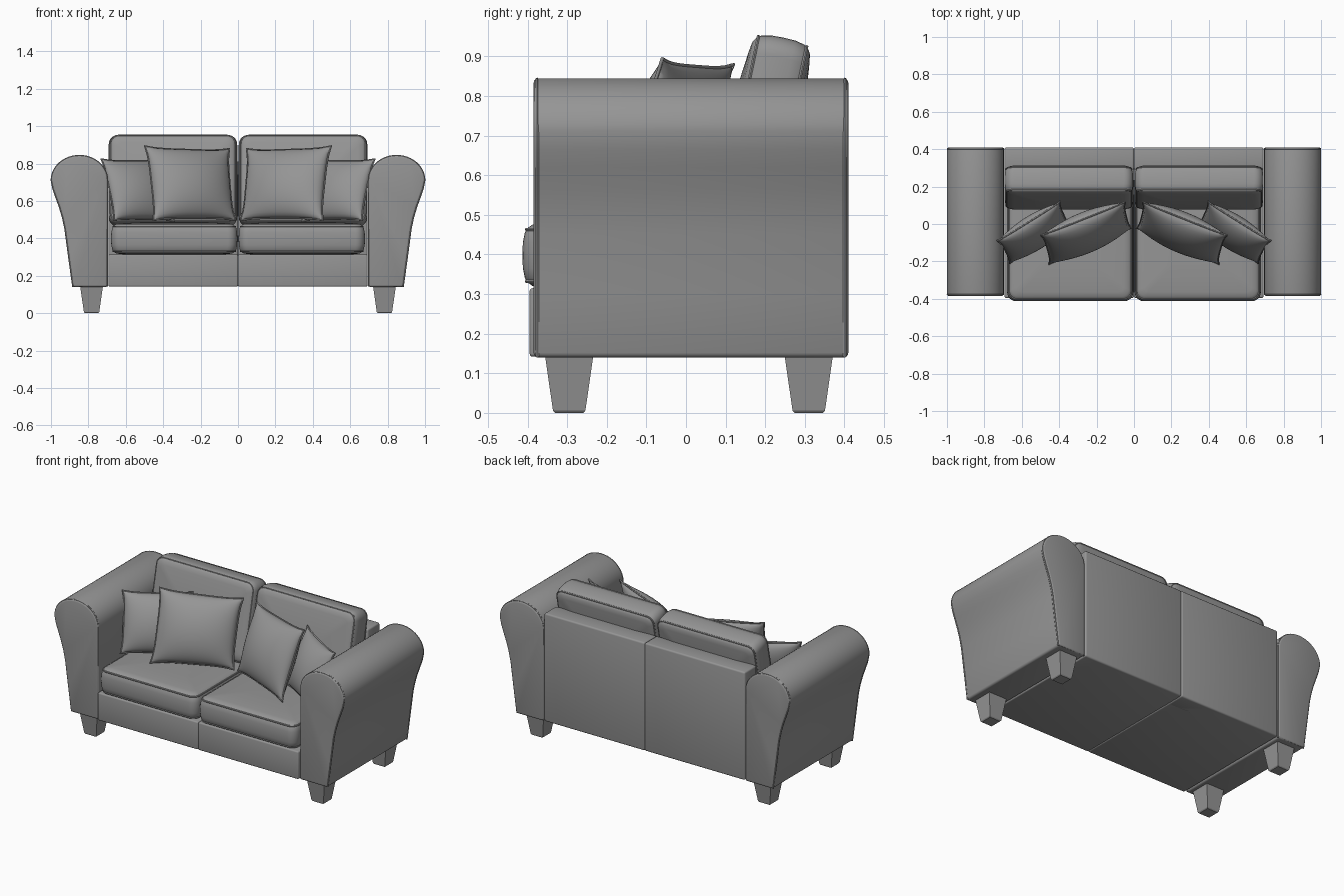
import bpy, bmesh, math
from mathutils import Vector, Matrix

if "Cube" in bpy.data.objects:
    bpy.data.objects.remove(bpy.data.objects["Cube"])

fabric = bpy.data.materials.new("dark_grey_fabric")
fabric.diffuse_color = (0.3, 0.3, 0.3, 1)
fabric.use_nodes = True
fabric.node_tree.nodes["Principled BSDF"].inputs["Base Color"].default_value = fabric.diffuse_color


def finish(name, bm, mirror=True, angle=42):
    bmesh.ops.recalc_face_normals(bm, faces=bm.faces)
    me = bpy.data.meshes.new(name)
    bm.to_mesh(me)
    bm.free()
    me.materials.append(fabric)
    ob = bpy.data.objects.new(name, me)
    bpy.context.collection.objects.link(ob)
    bpy.ops.object.select_all(action='DESELECT')
    ob.select_set(True)
    bpy.context.view_layer.objects.active = ob
    bpy.ops.object.shade_smooth_by_angle(angle=math.radians(angle))
    if mirror:
        ob.modifiers.new("mirror", 'MIRROR').use_mirror_merge = False
    return ob


def loft(bm, rings, closed=False):
    rows = [[bm.verts.new(p) for p in r] for r in rings]
    n = len(rows[0])
    pairs = list(zip(rows, rows[1:])) + ([(rows[-1], rows[0])] if closed else [])
    for a, b in pairs:
        for i in range(n):
            j = (i + 1) % n
            bm.faces.new((a[i], a[j], b[j], b[i]))
    if not closed:
        bm.faces.new(rows[0])
        bm.faces.new(rows[-1])


def piping(bm, pts, up, r):
    # thin closed cord along a loop of points
    up = Vector(up).normalized()
    n = len(pts)
    rings = []
    for i, p in enumerate(pts):
        side = (pts[(i + 1) % n] - pts[i - 1]).cross(up).normalized()
        rings.append([p + r * (math.cos(k * math.pi / 3) * side + math.sin(k * math.pi / 3) * up)
                      for k in range(6)])
    loft(bm, rings, closed=True)


def bevel_sharp(bm, width, segments=3):
    bmesh.ops.recalc_face_normals(bm, faces=bm.faces)
    edges = [e for e in bm.edges if e.calc_face_angle(0) > math.radians(40)]
    bmesh.ops.bevel(bm, geom=edges, offset=width, segments=segments, profile=0.5, affect='EDGES')


def box(name, lo, hi, bevel):
    bm = bmesh.new()
    loft(bm, [[Vector((x, y, z)) for x, y in ((lo[0], lo[1]), (hi[0], lo[1]), (hi[0], hi[1]), (lo[0], hi[1]))]
              for z in (lo[2], hi[2])])
    bevel_sharp(bm, bevel)
    finish(name, bm)


def rounded_rect(hx, hy, r, z):
    pts = []
    for k, (sx, sy) in enumerate(((1, 1), (-1, 1), (-1, -1), (1, -1))):
        for i in range(7):
            a = math.pi / 2 * (k + i / 6)
            pts.append(Vector((sx * (hx - r) + r * math.cos(a), sy * (hy - r) + r * math.sin(a), z)))
    return pts


def cushion(name, sx, sy, half, crown, mat):
    # stacked rounded rectangles: (inset, height)
    top = [(0.0, 0), (0.001, half * 0.4), (0.006, half * 0.7), (0.013, half * 0.84), (0.026, half * 0.95),
           (0.05, half), (0.12, half + crown * 0.6), (0.19, half + crown)]
    prof = [(i, -z) for i, z in reversed(top[1:])] + top
    bm = bmesh.new()
    loft(bm, [rounded_rect(sx / 2 - i, sy / 2 - i, max(0.05 - i * 0.5, 0.02), z) for i, z in prof])
    for s in (-1, 1):
        piping(bm, rounded_rect(sx / 2 - 0.0105, sy / 2 - 0.0105, 0.045, s * half * 0.8), (0, 0, 1), 0.0045)
    bm.transform(mat)
    finish(name, bm)


def pillow(name, tl, tr, bl, br, half):
    tl, tr, bl, br = map(Vector, (tl, tr, bl, br))
    normal = (tr - tl).cross(tl - bl).normalized()
    n = 22

    def point(u, v, side=0):
        h = half * ((1 - u * u) * (1 - v * v)) ** 0.55
        u, v = u * (1 - 0.065 * (1 - v ** 4)), v * (1 - 0.065 * (1 - u ** 4))
        s, t = (u + 1) / 2, (v + 1) / 2
        return bl.lerp(br, s).lerp(tl.lerp(tr, s), t) + normal * h * side

    c = [-math.cos(math.pi * i / n) * 0.5 + (2 * i / n - 1) * 0.5 for i in range(n + 1)]
    bm = bmesh.new()
    for side in (-1, 1):
        g = [[bm.verts.new(point(u, v, side)) for u in c] for v in c]
        for i in range(n):
            for j in range(n):
                bm.faces.new((g[i][j], g[i][j + 1], g[i + 1][j + 1], g[i + 1][j]))
    bmesh.ops.remove_doubles(bm, verts=bm.verts, dist=1e-5)
    rim = [point(u, -1) for u in c[:-1]] + [point(1, v) for v in c[:-1]] \
        + [point(-u, 1) for u in c[:-1]] + [point(-1, -v) for v in c[:-1]]
    piping(bm, rim, normal, 0.0045)
    finish(name, bm, angle=80)


# rolled arms with piped rims
outline = [(0.697, 0.14), (0.884, 0.14), (0.905, 0.3), (0.925, 0.45), (0.938, 0.51), (0.954, 0.565),
           (0.974, 0.62), (0.99, 0.665)]
outline += [(0.848 + 0.152 * math.cos(a), 0.712 + 0.133 * math.sin(a))
            for a in (math.pi * i / 24 for i in range(25))]
bm = bmesh.new()
loft(bm, [[Vector((x, y, z)) for x, z in outline] for y in (-0.385, 0.41)])
bevel_sharp(bm, 0.012)
for y in (-0.376, 0.401):
    piping(bm, [Vector((x + (0.845 - x) * 0.02, y, z + (0.5 - z) * 0.01)) for x, z in outline], (0, 1, 0), 0.005)
finish("arms", bm)

# tapered legs
bm = bmesh.new()
for y in (-0.295, 0.31):
    loft(bm, [[Vector((0.783 + a * w, y + b * w, z)) for a, b in ((-1, -1), (1, -1), (1, 1), (-1, 1))]
              for w, z in ((0.036, 0), (0.041, 0.006), (0.061, 0.145))])
finish("legs", bm, angle=30)

# base and back frame, each in two halves
box("base", (0.0, -0.395, 0.142), (0.692, 0.40, 0.315), 0.008)
box("back_frame", (0.0, 0.29, 0.142), (0.692, 0.41, 0.815), 0.01)

# seat and back cushions
cushion("seat_cushions", 0.675, 0.64, 0.082, 0.008, Matrix.Translation((0.341, -0.093, 0.398)))
cushion("back_cushions", 0.688, 0.49, 0.078, 0.012,
        Matrix.Translation((0.348, 0.195, 0.708)) @ Matrix.Rotation(math.radians(78), 4, 'X'))

# scatter pillows leaning in each corner
pillow("front_pillows", (0.045, 0.12, 0.88), (0.50, -0.06, 0.895), (0.012, -0.02, 0.495), (0.455, -0.215, 0.495), 0.09)
pillow("corner_pillows", (0.395, 0.12, 0.825), (0.732, -0.09, 0.825), (0.34, 0.0, 0.49), (0.665, -0.21, 0.495), 0.075)
